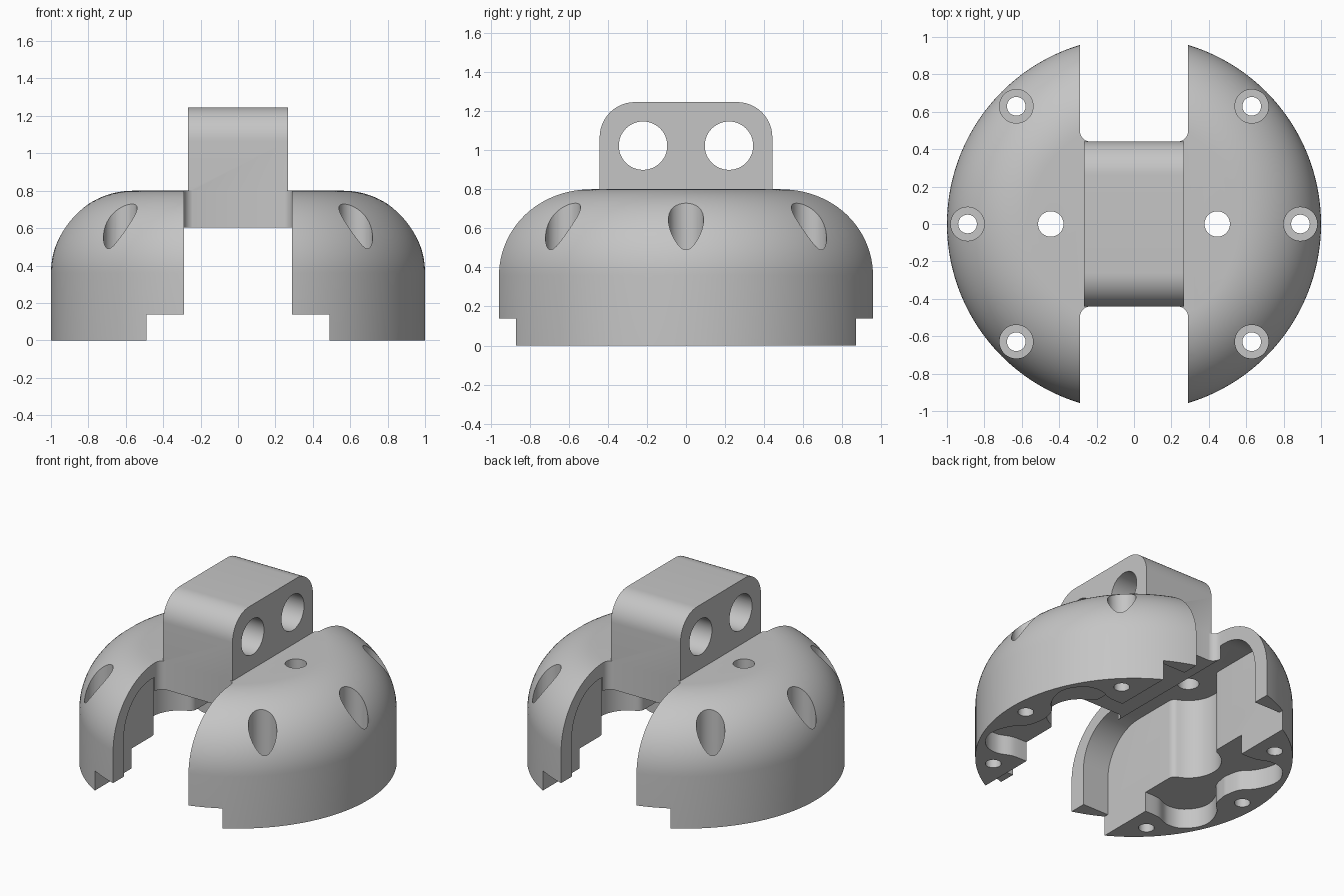
import bpy, bmesh, math
from mathutils import Vector

cube = bpy.data.objects.get("Cube")
if cube:
    bpy.data.objects.remove(cube, do_unlink=True)

grey = bpy.data.materials.new("plain_grey")
grey.use_nodes = True
grey.diffuse_color = (0.56, 0.56, 0.56, 1)
grey.node_tree.nodes["Principled BSDF"].inputs["Base Color"].default_value = (0.56, 0.56, 0.56, 1)


def finish(name, bm):
    """Turn a bmesh into a linked object."""
    bmesh.ops.recalc_face_normals(bm, faces=bm.faces)
    mesh = bpy.data.meshes.new(name)
    bm.to_mesh(mesh)
    bm.free()
    mesh.materials.append(grey)
    obj = bpy.data.objects.new(name, mesh)
    bpy.context.collection.objects.link(obj)
    return obj


def prism(name, points, axis, lo, hi):
    """Extrude a closed outline along x (outline in y, z) or z (outline in x, y)."""
    bm = bmesh.new()
    place = (lambda a, b: (lo, a, b)) if axis == "x" else (lambda a, b: (a, b, lo))
    face = bm.faces.new([bm.verts.new(place(a, b)) for a, b in points])
    step = Vector((hi - lo, 0, 0)) if axis == "x" else Vector((0, 0, hi - lo))
    ext = bmesh.ops.extrude_face_region(bm, geom=[face])
    bmesh.ops.translate(bm, vec=step, verts=[v for v in ext["geom"] if isinstance(v, bmesh.types.BMVert)])
    return finish(name, bm)


def arc(cx, cy, r, a0, a1, n=14):
    angles = [math.radians(a0 + (a1 - a0) * i / n) for i in range(n + 1)]
    return [(cx + r * math.cos(a), cy + r * math.sin(a)) for a in angles]


def circle(cx, cy, r, n=48):
    return arc(cx, cy, r, 0, 360, n)[:-1]


def rect(ax, ay, bx, by):
    return [(ax, ay), (bx, ay), (bx, by), (ax, by)]


def smooth_path(pts, n=6):
    """Catmull-Rom curve through the points."""
    p = [Vector(q) for q in [pts[0]] + pts + [pts[-1]]]
    out = []
    for a, b, c, d in zip(p, p[1:], p[2:], p[3:]):
        for i in range(n):
            t = i / n
            v = 0.5 * (2 * b + (c - a) * t + (2 * a - 5 * b + 4 * c - d) * t * t
                       + (3 * b - a - 3 * c + d) * t ** 3)
            out.append((v.x, v.y))
    return out + [pts[-1]]


def combine(target, other, operation="DIFFERENCE"):
    """Apply a boolean and throw the helper away."""
    other.hide_render = True
    bpy.context.view_layer.objects.active = target
    mod = target.modifiers.new("boolean", "BOOLEAN")
    mod.operation, mod.solver, mod.object = operation, "EXACT", other
    bpy.ops.object.modifier_apply(modifier=mod.name)
    bpy.data.objects.remove(other, do_unlink=True)


# Domed body: lathed profile with a large rounded shoulder
profile = [(1, 0)] + arc(0.56, 0.36, 0.44, 0, 90, 24)
bm = bmesh.new()
rings = []
sides = 128
for r, z in profile:
    rings.append([bm.verts.new((x, y, z)) for x, y in circle(0, 0, r, sides)])
for low, high in zip(rings, rings[1:]):
    for i in range(sides):
        j = (i + 1) % sides
        bm.faces.new((low[i], low[j], high[j], high[i]))
bm.faces.new(rings[0][::-1])
bm.faces.new(rings[-1])
body = finish("domed_body", bm)

# Slot under the hub and shallow step along the underside
combine(body, prism("slot_cutter", rect(-0.29, -1.2, 0.29, 1.2), "z", -0.1, 0.602))
combine(body, prism("step_cutter", rect(-0.49, -1.2, 0.49, 1.2), "z", -0.1, 0.138))

# Open slot ends with rounded inner corners
for s in (-1, 1):
    end = [(0.29, 1.2), (-0.29, 1.2)] + arc(-0.23, 0.5, 0.06, 180, 270, 8) + arc(0.23, 0.5, 0.06, 270, 360, 8)
    combine(body, prism("end_cutter", [(x, s * y) for x, y in end], "z", -0.1, 1))

# Upright hub block with rounded top corners
outline = [(-0.442, 0.602), (0.442, 0.602)] + arc(0.262, 1.066, 0.18, 0, 90) + arc(-0.262, 1.066, 0.18, 90, 180)
hub = prism("hub_block", outline, "x", -0.267, 0.267)
for y in (-0.22, 0.22):
    combine(hub, prism("cross_hole", circle(y, 1.023, 0.124), "x", -1, 1))
combine(body, hub, "UNION")

# Arched cavity outline, widening the slot behind its rim
arch = [(-0.84, -0.1), (0.84, -0.1)] + arc(0.54, 0.4, 0.3, 0, 90) + arc(-0.54, 0.4, 0.3, 90, 180)

# Round well opening into the cavity through flared corners
well = ([(0.4, -0.242)] + arc(0.54, -0.242, 0.05, 180, 111.4, 6) + arc(0.445, 0, 0.21, -68.6, 68.6, 24)[1:]
        + arc(0.54, 0.242, 0.05, 248.6, 180, 6)[1:] + [(0.4, 0.242)])

# Wavy recess in the underside, running around the bolt bosses
half = smooth_path([(0.49, 0.47), (0.6, 0.475), (0.7, 0.51), (0.8, 0.49), (0.875, 0.4),
                    (0.885, 0.3), (0.84, 0.19), (0.77, 0.11), (0.745, 0)])
wave = [(0.4, 0.47)] + half + [(x, -y) for x, y in half[-2::-1]] + [(0.4, -0.47)]

for s in (-1, 1):
    combine(body, prism("cavity_cutter", arch, "x", s * 0.29, s * 0.49))
    combine(body, prism("wave_cutter", [(s * x, y) for x, y in wave], "z", -0.1, 0.138))
    combine(body, prism("well_cutter", [(s * x, y) for x, y in well], "z", -0.1, 0.7))
    combine(body, prism("well_hole", circle(s * 0.445, 0, 0.068), "z", 0.5, 1))
    # Counterbored bolt holes around the rim
    for a in (-45, 0, 45):
        x = s * 0.89 * math.cos(math.radians(a))
        y = 0.89 * math.sin(math.radians(a))
        combine(body, prism("counterbore", circle(x, y, 0.09), "z", 0.36, 1))
        combine(body, prism("bolt_hole", circle(x, y, 0.05, 32), "z", -0.1, 0.5))

# Smooth curved faces, keep edges crisp
bpy.ops.object.select_all(action="DESELECT")
body.select_set(True)
bpy.context.view_layer.objects.active = body
bpy.ops.object.shade_smooth_by_angle(angle=math.radians(25))
